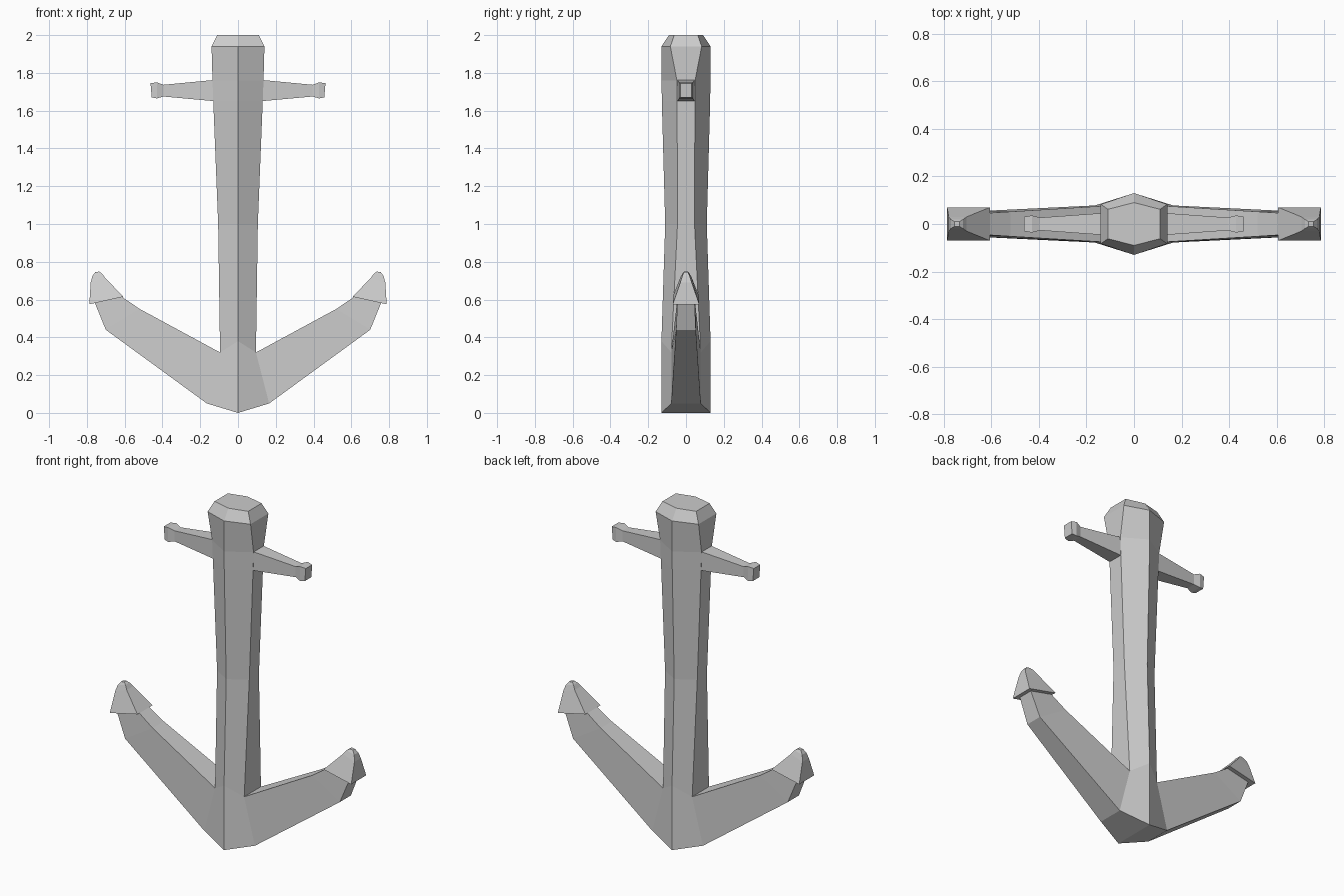
import bpy
import bmesh

if "Cube" in bpy.data.objects:
    bpy.data.objects.remove(bpy.data.objects["Cube"])


def loft(bm, rings, closed=True, cap_start=False, cap_end=False):
    """Skin a list of rings with quads, optionally closing the ends."""
    vs = [[bm.verts.new(p) for p in ring] for ring in rings]
    n = len(vs[0])
    for a, b in zip(vs, vs[1:]):
        for i in range(n if closed else n - 1):
            j = (i + 1) % n
            bm.faces.new((a[i], a[j], b[j], b[i]))
    if cap_start:
        bm.faces.new(vs[0])
    if cap_end:
        bm.faces.new(vs[-1])


def slab(x_low, z_low, x_up, z_up, y):
    """Four-sided ring: lower edge and upper edge, y is half the thickness."""
    return [(x_low, -y, z_low), (x_low, y, z_low), (x_up, y, z_up), (x_up, -y, z_up)]


def finish(name, bm):
    """Weld, make an object and mirror it across x."""
    bmesh.ops.remove_doubles(bm, verts=bm.verts, dist=0.0005)
    bmesh.ops.recalc_face_normals(bm, faces=bm.faces)
    # aim open halves outward
    if sum(f.normal.x * f.calc_area() * f.calc_center_median().x +
           f.normal.y * f.calc_area() * f.calc_center_median().y for f in bm.faces) < 0:
        bmesh.ops.reverse_faces(bm, faces=bm.faces)
    me = bpy.data.meshes.new(name)
    bm.to_mesh(me)
    bm.free()
    ob = bpy.data.objects.new(name, me)
    bpy.context.collection.objects.link(ob)
    mod = ob.modifiers.new("mirror", 'MIRROR')
    mod.use_axis[0] = True
    mod.merge_threshold = 0.0005


# Shank (half hexagon) and arms, joined at the crown
bm = bmesh.new()
levels = [  # side x, ridge y, corner y, corner z, ridge z
    (0.095, 0.13, 0.078, 0.32, 0.38),
    (0.105, 0.11, 0.045, 1.0, 1.0),
    (0.131, 0.128, 0.047, 1.65, 1.65),
    (0.135, 0.129, 0.048, 1.76, 1.76),
    (0.14, 0.13, 0.083, 1.94, 1.94),
    (0.11, 0.09, 0.062, 2.0, 2.0),
]
loft(bm, [[(0, d, zr), (w, h, z), (w, -h, z), (0, -d, zr)]
          for w, d, h, z, zr in levels], closed=False, cap_end=True)
loft(bm, [slab(0, 0, 0, 0.38, 0.13),
          slab(0.165, 0.05, 0.095, 0.32, 0.078),
          slab(0.70, 0.44, 0.52, 0.55, 0.052),
          slab(0.765, 0.60, 0.63, 0.625, 0.045)], cap_end=True)
bmesh.ops.remove_doubles(bm, verts=bm.verts, dist=0.0005)
# open the hidden web between shank and crown
web = [f for f in bm.faces if all(v.co.x < 0.1 and 0.3 < v.co.z < 0.4 for v in f.verts)]
bmesh.ops.delete(bm, geom=web, context='FACES_ONLY')
finish("shank_and_arms", bm)

# Stock: tapered cross bar with knobbed ends
bm = bmesh.new()
loft(bm, [slab(0.12, 1.65, 0.12, 1.763, 0.047),
          slab(0.395, 1.675, 0.395, 1.737, 0.027),
          slab(0.43, 1.665, 0.43, 1.75, 0.036),
          slab(0.457, 1.67, 0.463, 1.745, 0.03)], cap_start=True, cap_end=True)
finish("stock", bm)

# Flukes: blunt wedge tips on the arms
bm = bmesh.new()
loft(bm, [slab(0.787, 0.575, 0.607, 0.615, 0.07),
          slab(0.78, 0.69, 0.705, 0.717, 0.03),
          slab(0.771, 0.725, 0.72, 0.738, 0.019),
          slab(0.756, 0.745, 0.735, 0.748, 0.01)], cap_start=True, cap_end=True)
finish("fluke", bm)
